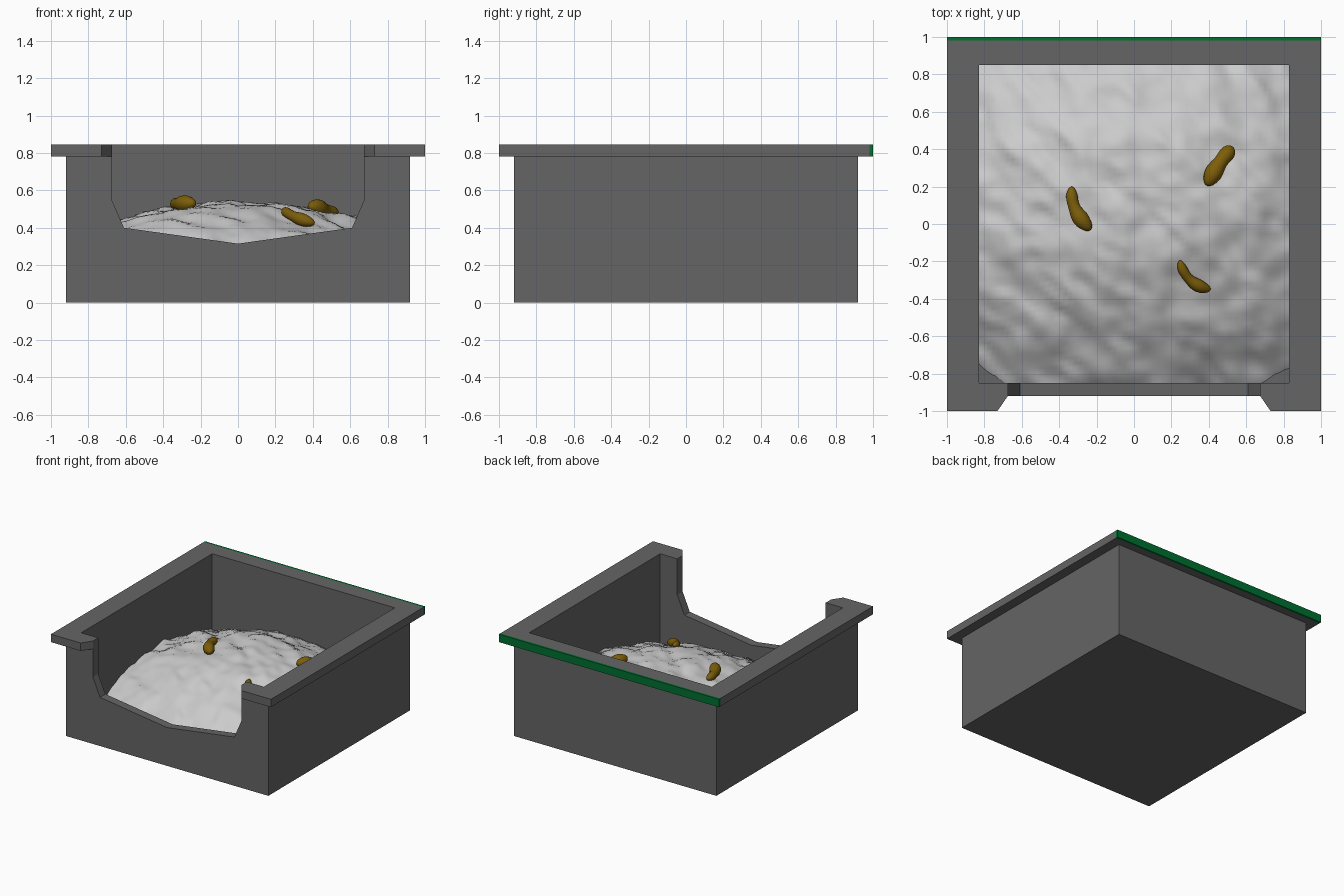
import bpy, bmesh, math
from mathutils import Vector, noise

if "Cube" in bpy.data.objects:
    bpy.data.objects.remove(bpy.data.objects["Cube"])


def material(name, rgb):
    m = bpy.data.materials.new(name)
    m.diffuse_color = (*rgb, 1)
    m.use_nodes = True
    m.node_tree.nodes["Principled BSDF"].inputs["Base Color"].default_value = m.diffuse_color
    return m


GREY = material("dark grey plastic", (0.13, 0.13, 0.13))
GREEN = material("green trim", (0.0, 0.16, 0.03))
SAND = material("pale litter", (0.6, 0.6, 0.6))
BROWN = material("brown", (0.2, 0.11, 0.003))


def make_object(name, bm, mat):
    bmesh.ops.recalc_face_normals(bm, faces=bm.faces)
    me = bpy.data.meshes.new(name)
    bm.to_mesh(me)
    bm.free()
    ob = bpy.data.objects.new(name, me)
    bpy.context.collection.objects.link(ob)
    me.materials.append(mat)
    return ob


def loft(name, rings, mat):
    """Skin a list of equal-length point rings and cap both ends."""
    bm = bmesh.new()
    loops = [[bm.verts.new(p) for p in r] for r in rings]
    n = len(loops[0])
    for a, b in zip(loops, loops[1:]):
        for i in range(n):
            j = (i + 1) % n
            bm.faces.new((a[i], a[j], b[j], b[i]))
    bm.faces.new(loops[0])
    bm.faces.new(loops[-1])
    return make_object(name, bm, mat)


def rect(hx, y0, y1, z):
    return [(-hx, y0, z), (hx, y0, z), (hx, y1, z), (-hx, y1, z)]


# tray: outer wall, overhanging rim, then down the inside to the floor
tray = loft("tray", [
    rect(0.92, -0.92, 0.92, 0), rect(0.92, -0.92, 0.92, 0.78),
    rect(1, -1, 0.982, 0.78), rect(1, -1, 0.982, 0.845),
    rect(0.83, -0.85, 0.85, 0.845), rect(0.83, -0.85, 0.85, 0.07)], GREY)

# entrance notch, flared through the rim
half = [(0.675, 1.0), (0.675, 0.55), (0.61, 0.40)]


def notch(y, flare):
    right = [(x + flare, y, z) for x, z in half]
    left = [(-x, y, z) for x, y, z in reversed(right)]
    return right + [(0, y, 0.315)] + left


cutter = loft("notch_cutter", [notch(-1.08, 0.11), notch(-0.92, 0), notch(-0.78, 0)], GREY)
mod = tray.modifiers.new("notch", "BOOLEAN")
mod.operation = "DIFFERENCE"
mod.solver = "EXACT"
mod.object = cutter
bpy.context.view_layer.objects.active = tray
tray.select_set(True)
bpy.ops.object.modifier_apply(modifier=mod.name)
bpy.data.objects.remove(cutter)

# green strip on the back edge of the rim
loft("back_trim", [rect(1, 0.982, 1, 0.78), rect(1, 0.982, 1, 0.845)], GREEN)


# litter: a rough mound
def mound(x, y):
    return 0.54 - 0.25 * x * x - 0.36 * (y - 0.15) ** 2


bm = bmesh.new()
bmesh.ops.create_grid(bm, x_segments=64, y_segments=64, size=1)
for v in bm.verts:
    x, y = v.co.x * 0.83, v.co.y * 0.85
    along, across = (x - y) * 0.7, (x + y) * 0.7
    rough = (noise.noise(Vector((along * 4, across * 9, 1.3))) * 0.032
             + noise.noise(Vector((along * 10, across * 18, 7.1))) * 0.014)
    v.co = (x, y, mound(x, y) + rough)
litter = make_object("litter", bm, SAND)
if litter.data.polygons[0].normal.z < 0:
    litter.data.flip_normals()
litter.data.shade_smooth()


# droppings: round-ended tubes bent along a curve lying on the litter
def dropping(name, a, b, c, r0, r1):
    a, b, c = (Vector((*p, mound(*p) + 0.015)) for p in (a, b, c))
    ctrl = 2 * b - (a + c) / 2
    bm = bmesh.new()
    bmesh.ops.create_uvsphere(bm, u_segments=14, v_segments=20, radius=1)
    for v in bm.verts:
        s = v.co.z
        t = (s + 1) / 2
        mid = a * (1 - t) ** 2 + ctrl * 2 * t * (1 - t) + c * t * t
        tangent = ((ctrl - a) * (1 - t) + (c - ctrl) * t).normalized()
        side = tangent.cross(Vector((0, 0, 1))).normalized()
        up = side.cross(tangent)
        ring = Vector((v.co.x, v.co.y))
        if ring.length > 1e-4:
            ring.normalize()
        r = (r0 + (r1 - r0) * t) * math.sqrt(max(0, 1 - s ** 4))
        r *= 1 + 0.1 * math.sin(t * 11)
        v.co = mid + (side * ring.x + up * ring.y) * r
    make_object(name, bm, BROWN).data.shade_smooth()


dropping("dropping_left", (-0.33, 0.20), (-0.315, 0.08), (-0.23, -0.03), 0.027, 0.047)
dropping("dropping_right", (0.53, 0.41), (0.455, 0.32), (0.39, 0.205), 0.04, 0.047)
dropping("dropping_front", (0.245, -0.195), (0.30, -0.30), (0.41, -0.35), 0.024, 0.036)
